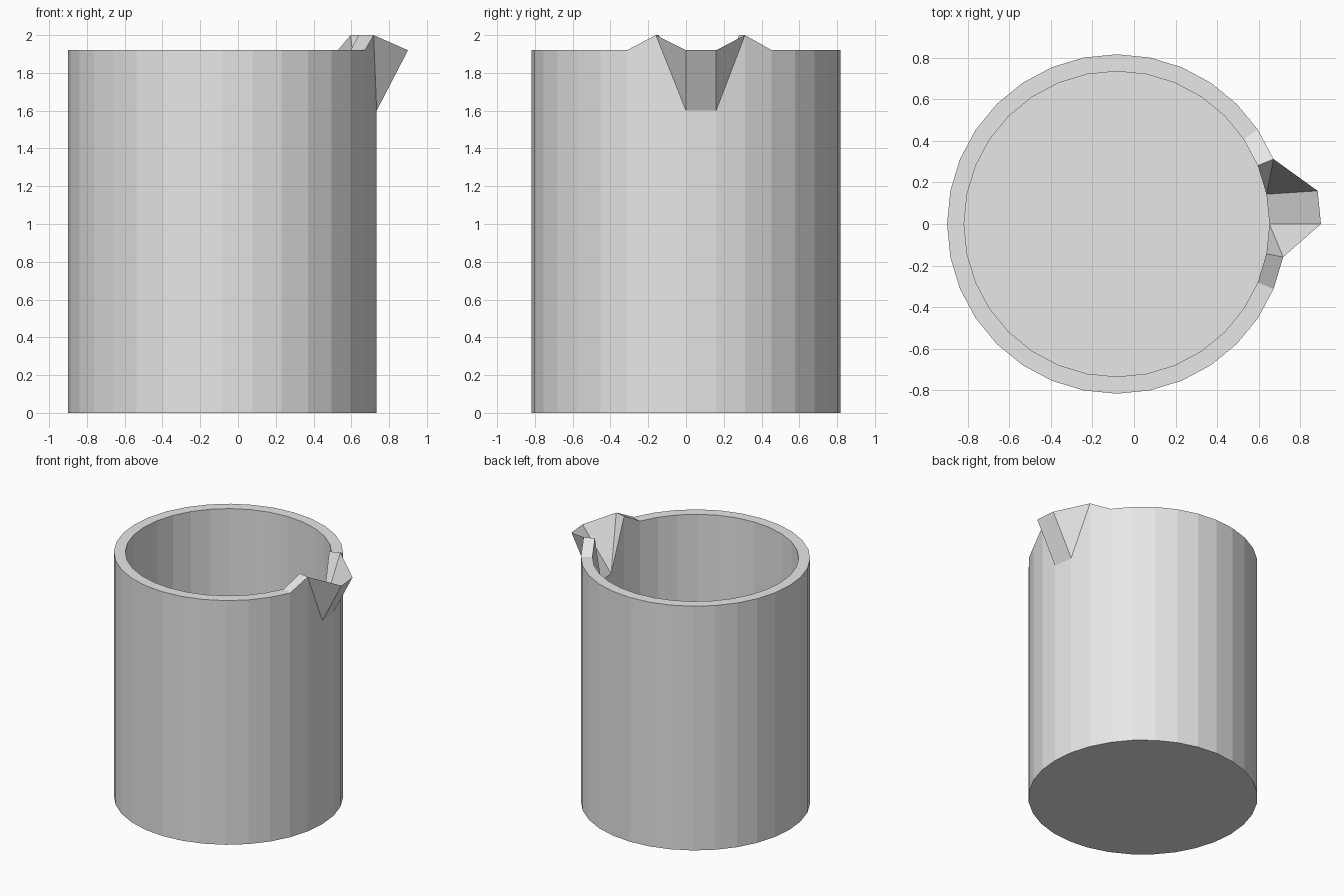
import bpy, bmesh, math

if "Cube" in bpy.data.objects:
    bpy.data.objects.remove(bpy.data.objects["Cube"])

N, CX = 32, -0.083
R_OUT, R_IN = 0.817, 0.735
RIM, PEAK, LOW, FLOOR = 1.92, 2.0, 1.6, 0.08
LIP_PUSH = 0.166

mat = bpy.data.materials.new("light grey")
mat.diffuse_color = (0.8, 0.8, 0.8, 1)
mat.use_nodes = True
mat.node_tree.nodes["Principled BSDF"].inputs["Base Color"].default_value = mat.diffuse_color

bm = bmesh.new()


def ring(radius, height):
    """Ring of vertices whose height depends on the column index."""
    return [bm.verts.new((CX + radius * math.cos(2 * math.pi * k / N),
                          radius * math.sin(2 * math.pi * k / N),
                          height(k))) for k in range(N)]


def wall_top(k):
    # columns 0 and 1 dip under the spout, their neighbours rise to peaks
    if k in (0, 1):
        return LOW
    return PEAK if k in (2, N - 1) else RIM


# Outer and inner walls
ob = ring(R_OUT, lambda k: 0)
ot = ring(R_OUT, wall_top)
ib = ring(R_IN, lambda k: FLOOR)
it = ring(R_IN, wall_top)
for k in range(N):
    j = (k + 1) % N
    bm.faces.new((ob[k], ob[j], ot[j], ot[k]))
    bm.faces.new((ib[j], ib[k], it[k], it[j]))
    # rim, left open at the spout
    if k not in (N - 1, 0, 1):
        bm.faces.new((ot[k], ot[j], it[j], it[k]))

# Underside and inner floor
bm.faces.new(ob[::-1])
bm.faces.new(ib)

# Pouring spout: lip, channel and flared sides
lip = [bm.verts.new((ot[k].co.x + LIP_PUSH, ot[k].co.y, RIM)) for k in (0, 1)]
bm.faces.new((ot[0], ot[1], lip[1], lip[0]))
bm.faces.new((it[1], it[0], lip[0], lip[1]))
for peak, low in ((N - 1, 0), (2, 1)):
    bm.faces.new((ot[peak], ot[low], lip[low]))
    bm.faces.new((ot[peak], lip[low], it[low]))
    bm.faces.new((ot[peak], it[low], it[peak]))

bmesh.ops.recalc_face_normals(bm, faces=bm.faces)
mesh = bpy.data.meshes.new("beaker")
bm.to_mesh(mesh)
bm.free()
mesh.materials.append(mat)
obj = bpy.data.objects.new("beaker", mesh)
bpy.context.collection.objects.link(obj)
